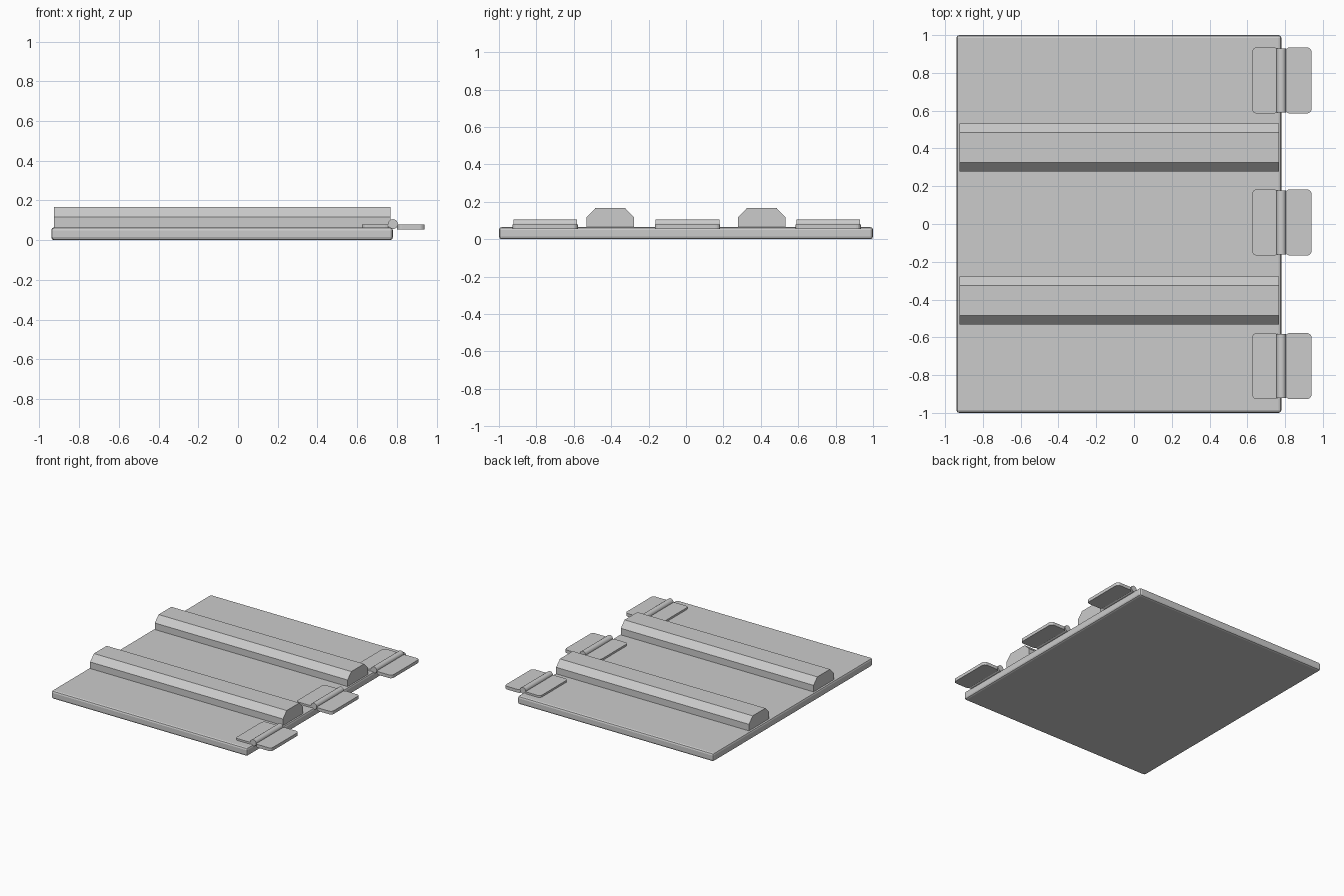
import bpy, bmesh, math
from mathutils import Matrix

if "Cube" in bpy.data.objects:
    bpy.data.objects.remove(bpy.data.objects["Cube"])


def add_object(name, bm):
    bmesh.ops.recalc_face_normals(bm, faces=bm.faces)
    mesh = bpy.data.meshes.new(name)
    bm.to_mesh(mesh)
    bm.free()
    obj = bpy.data.objects.new(name, mesh)
    bpy.context.collection.objects.link(obj)
    return obj


def box(x0, x1, y0, y1, z0, z1):
    bm = bmesh.new()
    m = Matrix.Translation(((x0 + x1) / 2, (y0 + y1) / 2, (z0 + z1) / 2))
    bmesh.ops.create_cube(bm, size=1, matrix=m @ Matrix.Diagonal((x1 - x0, y1 - y0, z1 - z0, 1)))
    return bm


def bevel(bm, edges, offset, segments):
    bmesh.ops.bevel(bm, geom=edges, offset=offset, offset_type='OFFSET',
                    segments=segments, profile=0.5, affect='EDGES')


# Door panel with softened edges
bm = box(-0.94, 0.78, -1, 1, 0, 0.065)
bevel(bm, bm.edges[:], 0.015, 2)
add_object("door_panel", bm)


# Chamfered battens running across the panel
def batten(name, y):
    profile = [(-0.127, 0.055), (0.127, 0.055), (0.127, 0.117),
               (0.08, 0.166), (-0.08, 0.166), (-0.127, 0.117)]
    bm = bmesh.new()
    face = bm.faces.new([bm.verts.new((-0.925, y + u, z)) for u, z in profile])
    ext = bmesh.ops.extrude_face_region(bm, geom=[face], use_keep_orig=True)
    verts = [v for v in ext["geom"] if isinstance(v, bmesh.types.BMVert)]
    bmesh.ops.translate(bm, verts=verts, vec=(1.692, 0, 0))
    add_object(name, bm)


for side, y in (("front", -0.405), ("back", 0.405)):
    batten(side + "_batten", y)


# Hinge leaf: thin plate with rounded corners
def leaf(name, x0, x1, y):
    bm = box(x0, x1, y - 0.175, y + 0.175, 0.055, 0.08)
    upright = [e for e in bm.edges if abs(e.verts[0].co.z - e.verts[1].co.z) > 0.01]
    bevel(bm, upright, 0.025, 4)
    add_object(name, bm)


# Hinges: two leaves and a barrel
for label, y in (("front", -0.752), ("middle", 0.008), ("back", 0.76)):
    leaf(label + "_hinge_inner_leaf", 0.625, 0.765, y)
    leaf(label + "_hinge_outer_leaf", 0.8, 0.94, y)
    bm = bmesh.new()
    bmesh.ops.create_cone(bm, cap_ends=True, segments=16, radius1=0.025, radius2=0.025, depth=0.34,
                          matrix=Matrix.Translation((0.78, y, 0.081)) @ Matrix.Rotation(math.pi / 2, 4, 'X'))
    barrel = add_object(label + "_hinge_barrel", bm)
    bpy.ops.object.select_all(action='DESELECT')
    barrel.select_set(True)
    bpy.context.view_layer.objects.active = barrel
    bpy.ops.object.shade_smooth_by_angle(angle=math.radians(35))
